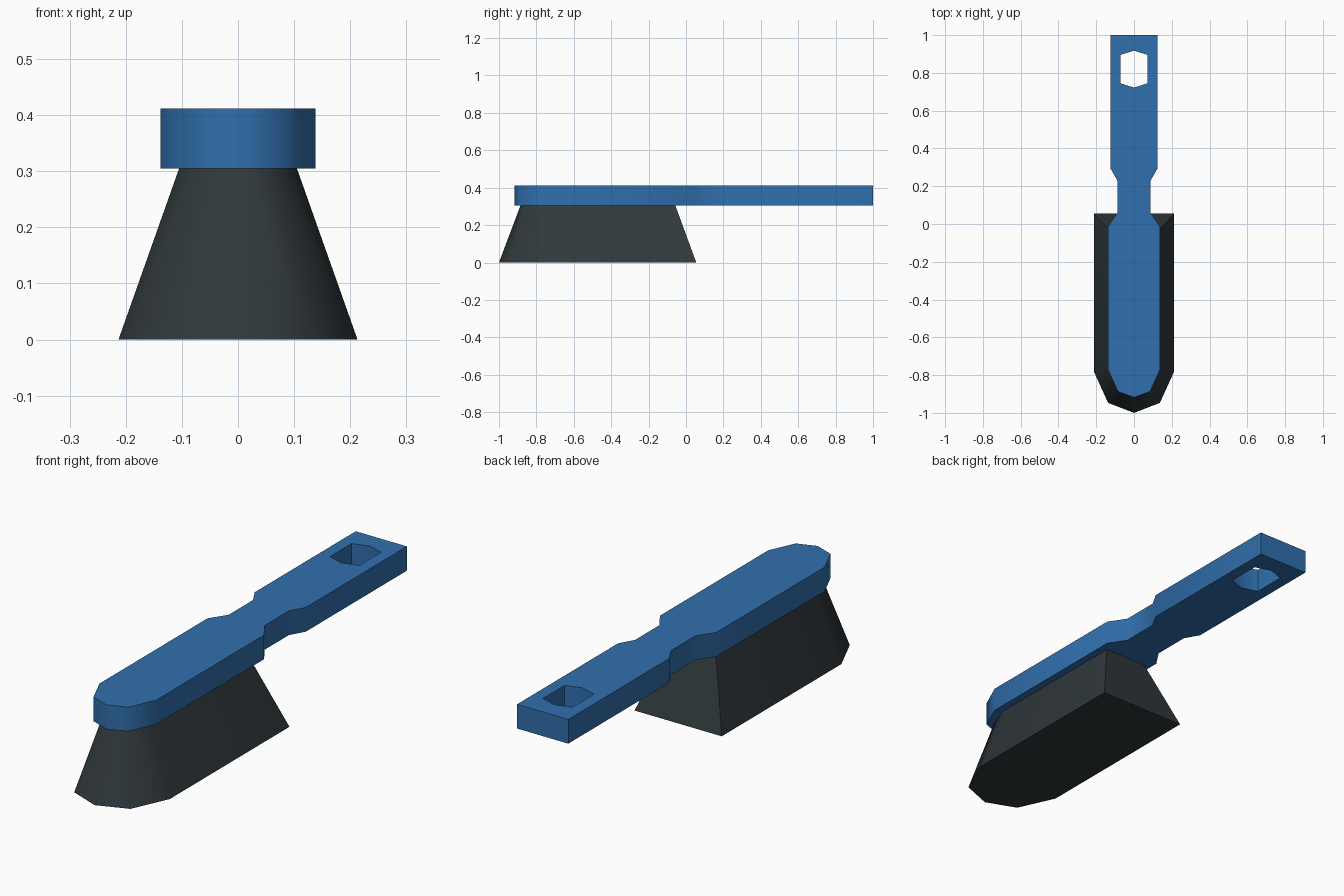
import bpy, bmesh
from math import radians

if "Cube" in bpy.data.objects:
    bpy.data.objects.remove(bpy.data.objects["Cube"])


def material(name, color):
    m = bpy.data.materials.new(name)
    m.diffuse_color = color
    m.use_nodes = True
    m.node_tree.nodes["Principled BSDF"].inputs["Base Color"].default_value = m.diffuse_color
    return m


def mirrored_loft(name, low, high, z0, z1, mat):
    """Skin two matching half outlines (x >= 0), leave the centre plane open, mirror in x."""
    bm = bmesh.new()
    a = [bm.verts.new((x, y, z0)) for x, y in low]
    b = [bm.verts.new((x, y, z1)) for x, y in high]
    bm.faces.new(a)
    bm.faces.new(b[::-1])
    n = len(a)
    for i in range(n):
        j = (i + 1) % n
        if low[i][0] or low[j][0]:
            bm.faces.new((a[i], b[i], b[j], a[j]))
    # outlines run clockwise seen from above, so the low cap faces down
    mesh = bpy.data.meshes.new(name)
    bm.to_mesh(mesh)
    bm.free()
    ob = bpy.data.objects.new(name, mesh)
    bpy.context.collection.objects.link(ob)
    mesh.materials.append(mat)
    bpy.ops.object.select_all(action='DESELECT')
    ob.select_set(True)
    bpy.context.view_layer.objects.active = ob
    bpy.ops.object.shade_smooth_by_angle(angle=radians(52))
    mod = ob.modifiers.new("mirror", 'MIRROR')
    mod.use_clip = True
    return ob


blue = material("blue_plastic", (0.03, 0.16, 0.42, 1))
dark = material("dark_bristle", (0.03, 0.04, 0.045, 1))

# Handle: half outline including half of the hanging hole
handle = [(0, 1), (0.125, 1), (0.125, 0.295), (0.088, 0.23), (0.088, 0.06),
          (0.138, -0.015), (0.138, -0.77), (0.085, -0.887), (0, -0.918),
          (0, 0.722), (0.072, 0.745), (0.072, 0.895), (0, 0.918)]
mirrored_loft("handle", handle, handle, 0.305, 0.412, blue)

# Bristle block: flares out towards the floor
bristle_low = [(0, 0.055), (0.213, 0.055), (0.213, -0.78), (0.137, -0.947), (0, -1)]
bristle_high = [(0, -0.057), (0.105, -0.057), (0.105, -0.755), (0.067, -0.858), (0, -0.885)]
mirrored_loft("bristles", bristle_low, bristle_high, 0, 0.305, dark)
